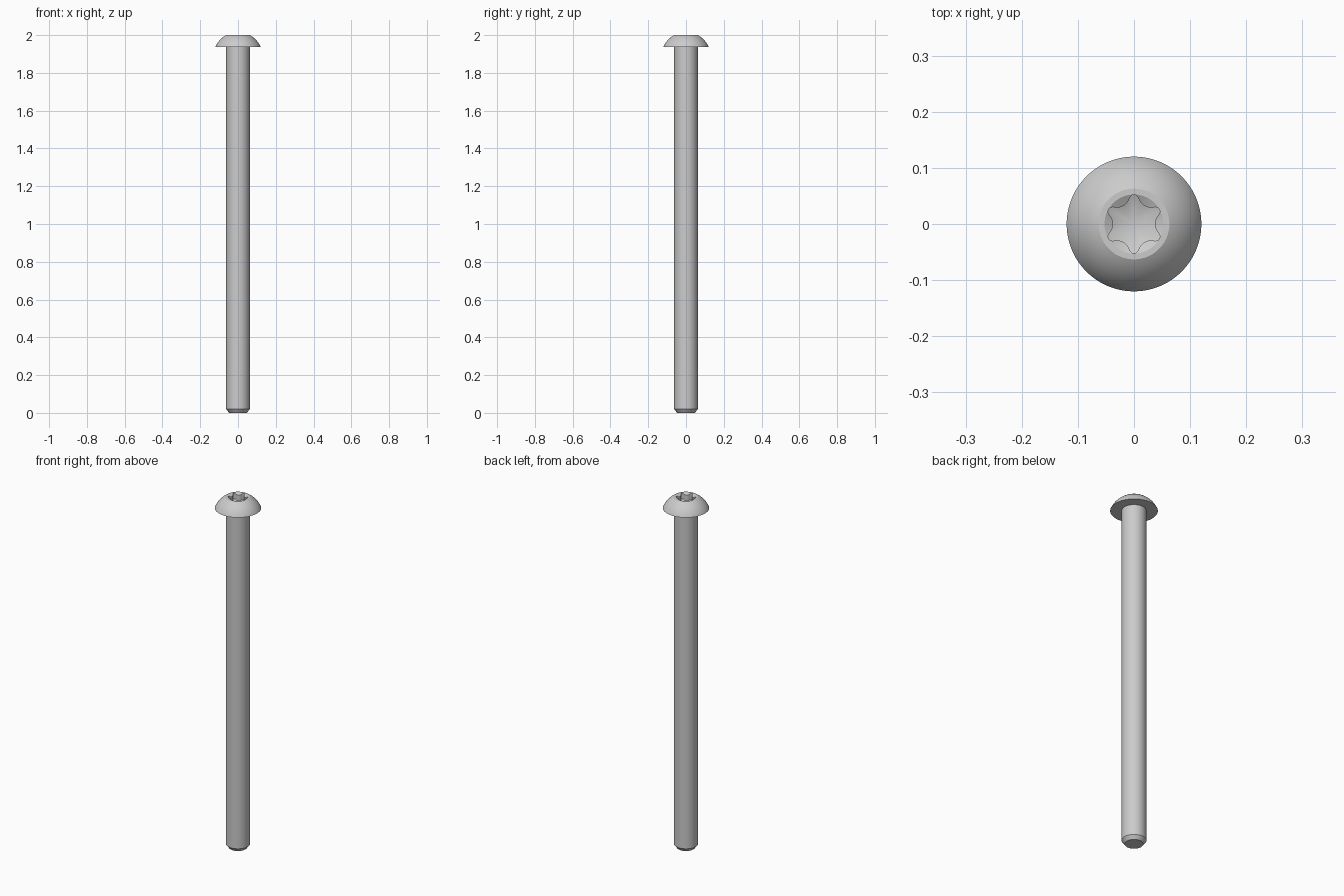
import bpy, bmesh
from math import sin, cos, pi, radians, degrees, sqrt, asin

if "Cube" in bpy.data.objects:
    bpy.data.objects.remove(bpy.data.objects["Cube"])

SEG = 240
TOP, UNDER = 2.0, 1.937
bm = bmesh.new()


def star_radius(a):
    """Six-lobed socket outline: tangent tip and valley arcs."""
    t = degrees(a) % 60
    t = radians(min(t, 60 - t))
    if t < radians(20.7):
        d, r = 0.0619, 0.0244
        return d * cos(t) - sqrt(r * r - (d * sin(t)) ** 2)
    d, r = 0.044, 0.008
    u = pi / 6 - t
    return d * cos(u) + sqrt(max(0, r * r - (d * sin(u)) ** 2))


def ring(radius, height):
    verts = []
    for i in range(SEG):
        a = 2 * pi * i / SEG
        r = radius(a) if callable(radius) else radius
        z = height(r) if callable(height) else height
        verts.append(bm.verts.new((r * cos(a), r * sin(a), z)))
    return verts


def bridge(a, b):
    for i in range(SEG):
        j = (i + 1) % SEG
        bm.faces.new((a[i], a[j], b[j], b[i]))


# Chamfered shank and underside of the head
rings = [ring(0.047, 0), ring(0.0625, 0.02), ring(0.0625, UNDER), ring(0.12, UNDER)]
bm.faces.new(rings[0])

# Domed head, a spherical arc ending at a flat top
R = 0.1305
a0, a1 = asin(0.12 / R), asin(0.063 / R)
zc = TOP - R * cos(a1)
for k in range(1, 13):
    a = a0 + (a1 - a0) * k / 12
    rings.append(ring(R * sin(a), zc + R * cos(a)))

# Countersunk star socket with a conical floor
rings.append(ring(0.0525, TOP))
rings.append(ring(star_radius, lambda r: TOP - (0.0525 - r) * 0.55))
rings.append(ring(star_radius, lambda r: TOP - 0.055 + r * 0.4))
for a, b in zip(rings, rings[1:]):
    bridge(a, b)
tip = bm.verts.new((0, 0, TOP - 0.055))
for i in range(SEG):
    bm.faces.new((rings[-1][i], rings[-1][(i + 1) % SEG], tip))

bmesh.ops.recalc_face_normals(bm, faces=bm.faces[:])
mesh = bpy.data.meshes.new("button_head_screw")
bm.to_mesh(mesh)
bm.free()
screw = bpy.data.objects.new("button_head_screw", mesh)
bpy.context.collection.objects.link(screw)
bpy.context.view_layer.objects.active = screw
screw.select_set(True)
bpy.ops.object.shade_smooth_by_angle(angle=radians(22))
